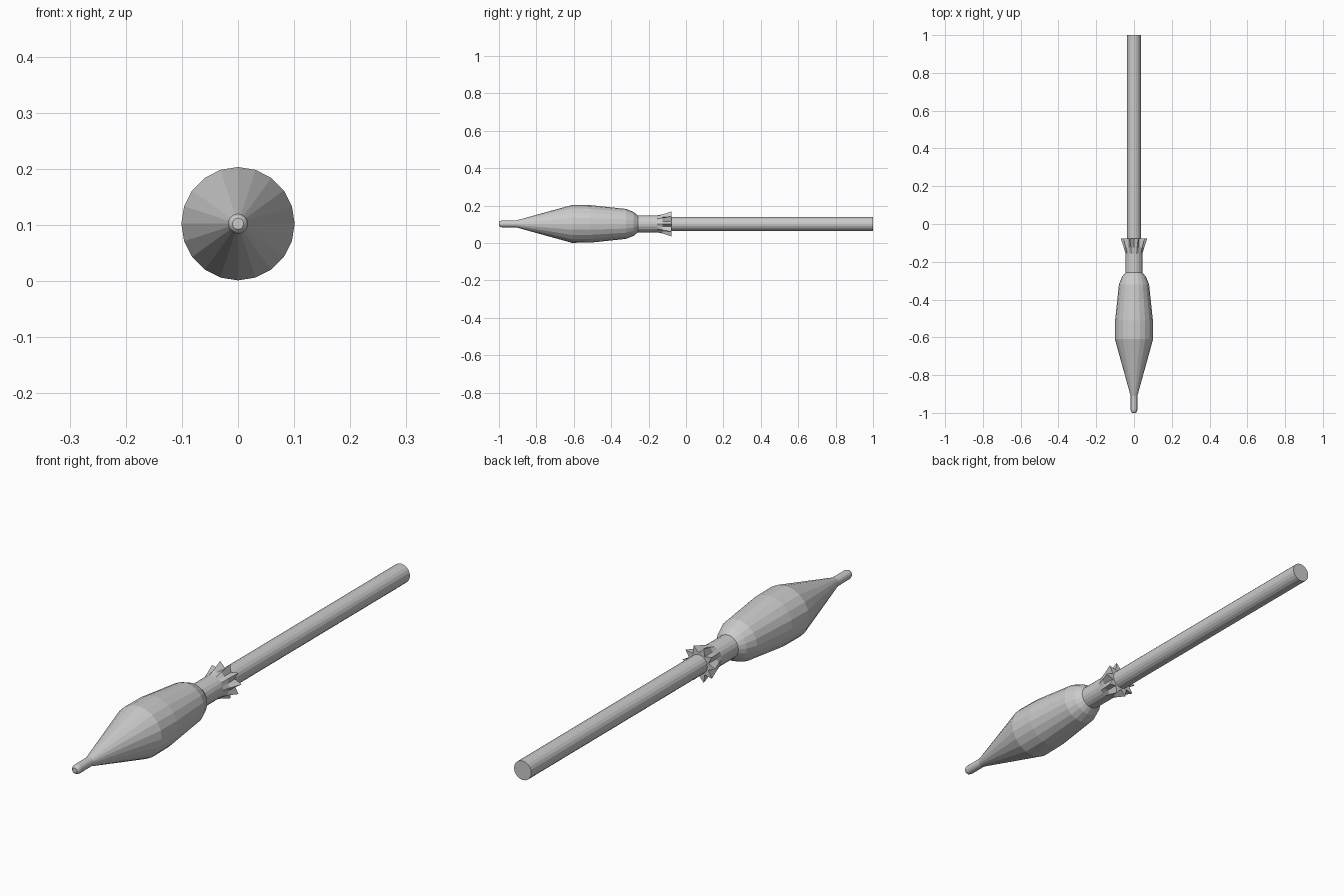
import bpy, bmesh, math

if "Cube" in bpy.data.objects:
    bpy.data.objects.remove(bpy.data.objects["Cube"])

AXIS_Z = 0.102
SIDES = 20


def lathe(name, rings, smooth=False):
    """Closed tube along y; each ring is (y, even radius, odd radius)."""
    bm = bmesh.new()
    loops = []
    for y, even, odd in rings:
        loop = []
        for i in range(SIDES):
            a = math.tau * i / SIDES
            r = odd if i % 2 else even
            loop.append(bm.verts.new((r * math.cos(a), y, AXIS_Z + r * math.sin(a))))
        loops.append(loop)
    for a, b in zip(loops, loops[1:]):
        for i in range(SIDES):
            j = (i + 1) % SIDES
            bm.faces.new((a[i], a[j], b[j], b[i]))
    bm.faces.new(loops[0])
    bm.faces.new(loops[-1])
    bmesh.ops.recalc_face_normals(bm, faces=bm.faces)
    mesh = bpy.data.meshes.new(name)
    bm.to_mesh(mesh)
    bm.free()
    obj = bpy.data.objects.new(name, mesh)
    bpy.context.collection.objects.link(obj)
    return obj


def round_rings(profile):
    return [(y, r, r) for y, r in profile]


# Rounded nose pin, tapered body and neck
lathe("body", round_rings([
    (-1.0, 0.010), (-0.995, 0.015), (-0.985, 0.018), (-0.91, 0.018),
    (-0.61, 0.101), (-0.51, 0.100), (-0.32, 0.080), (-0.28, 0.064),
    (-0.257, 0.045), (-0.155, 0.045)]))

# Flared collar ending in a ten-pointed star
lathe("star_collar", [
    (-0.155, 0.045, 0.045), (-0.125, 0.054, 0.046), (-0.078, 0.070, 0.043)])

# Tail rod
lathe("tail_rod", round_rings([(-0.10, 0.037), (1.0, 0.037)]))
